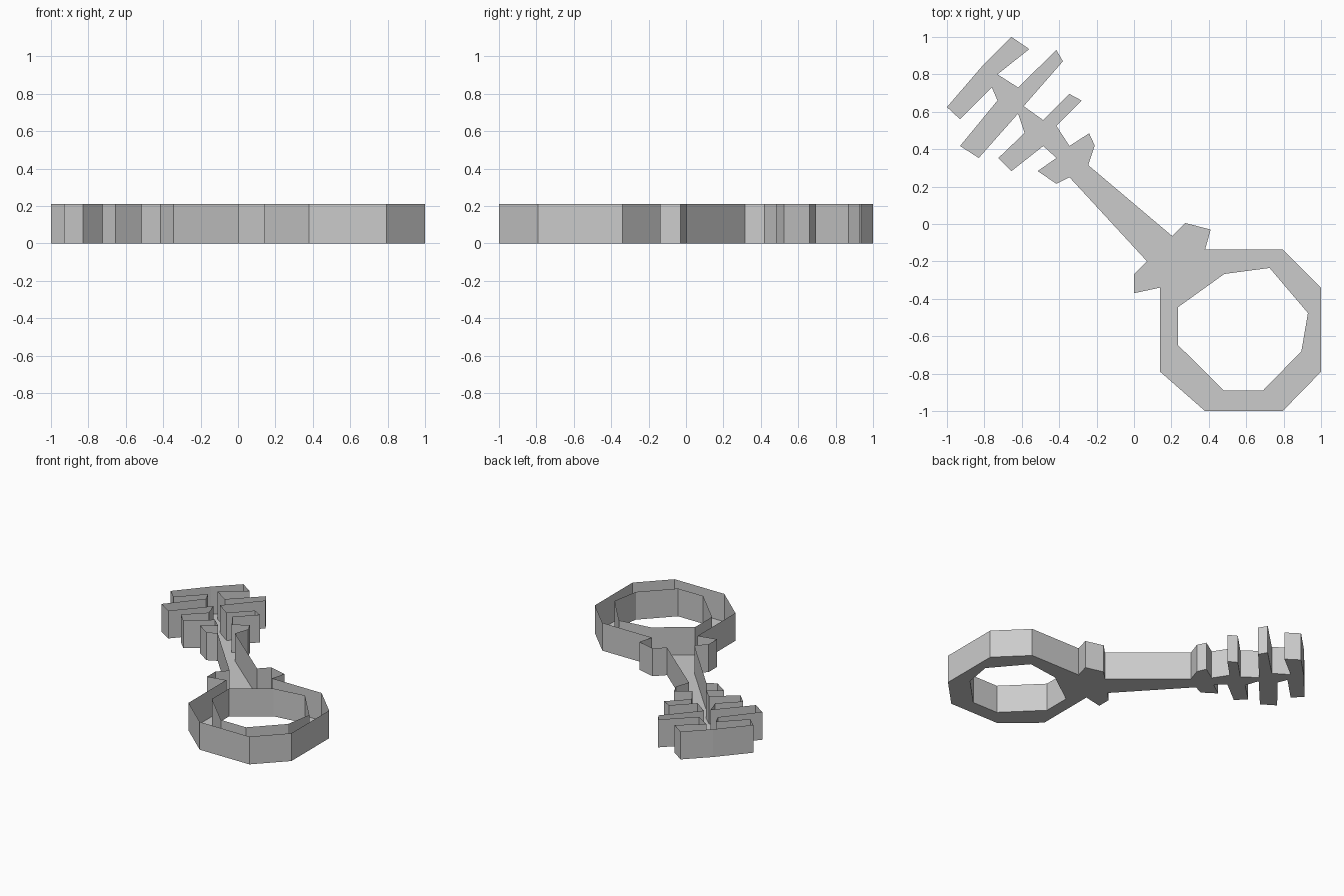
import bpy
import bmesh

cube = bpy.data.objects.get("Cube")
if cube:
    bpy.data.objects.remove(cube, do_unlink=True)

HEIGHT = 0.21


def make_material(name, colour):
    material = bpy.data.materials.new(name)
    material.use_nodes = True
    material.diffuse_color = colour
    material.node_tree.nodes["Principled BSDF"].inputs["Base Color"].default_value = colour
    return material


def add_loop(bm, points):
    """Add a closed loop of vertices and edges on the ground."""
    verts = [bm.verts.new((x, y, 0)) for x, y in points]
    edges = [bm.edges.new((a, b)) for a, b in zip(verts, verts[1:] + verts[:1])]
    return verts, edges


def raise_walls(bm, verts):
    """Raise a strip of upright walls from a loop, facing left of its direction."""
    tops = [bm.verts.new((v.co.x, v.co.y, HEIGHT)) for v in verts]
    for i, low in enumerate(verts):
        j = (i + 1) % len(verts)
        bm.faces.new((low, tops[i], tops[j], verts[j]))


# Teeth on the right-hand edge, from the tip towards the shank
right_teeth = [(-.655, 1), (-.56, .935), (-.73, .8), (-.62, .73), (-.415, .93),
               (-.38, .87), (-.59, .63), (-.485, .555), (-.345, .695),
               (-.28, .66), (-.415, .525), (-.345, .417), (-.24, .485),
               (-.21, .42), (-.245, .315)]

# Collar spurs on each side of the shank
right_collar = [(.205, -.065), (.275, .005), (.41, -.03), (.38, -.137)]
left_collar = [(0, -.37), (0, -.27), (.07, -.2)]

# Outer edge of the ring handle
bow_edge = [(.795, -.137), (1, -.34), (1, -.79), (.795, -1),
            (.38, -1), (.14, -.79), (.14, -.34)]

# Teeth on the left-hand edge, from the shank back to the tip
left_teeth = [(-.345, .25), (-.415, .215), (-.515, .283), (-.415, .353),
              (-.485, .417), (-.655, .283), (-.725, .353), (-.585, .487),
              (-.62, .59), (-.83, .353), (-.93, .417), (-.73, .66),
              (-.76, .73), (-.93, .56), (-1, .625), (-.815, .84)]

# Finger hole, running the other way round
bow_hole = [(.235, -.445), (.235, -.647), (.48, -.89), (.69, -.89),
            (.895, -.68), (.93, -.476), (.725, -.235), (.483, -.267)]

outline = right_teeth + right_collar + bow_edge + left_collar + left_teeth

# Key body: a flat floor with upright walls, open on top
bm = bmesh.new()
outer_verts, outer_edges = add_loop(bm, outline)
hole_verts, hole_edges = add_loop(bm, bow_hole)
bmesh.ops.triangle_fill(bm, edges=outer_edges + hole_edges,
                        use_beauty=True, normal=(0, 0, -1))
bm.normal_update()
for face in bm.faces:
    if face.normal.z > 0:
        face.normal_flip()
for loop in (outer_verts, hole_verts):
    raise_walls(bm, loop)
bm.normal_update()

mesh = bpy.data.meshes.new("key_body")
bm.to_mesh(mesh)
bm.free()
mesh.materials.append(make_material("plain grey", (0.6, 0.6, 0.6, 1)))
key = bpy.data.objects.new("key_body", mesh)
bpy.context.collection.objects.link(key)
